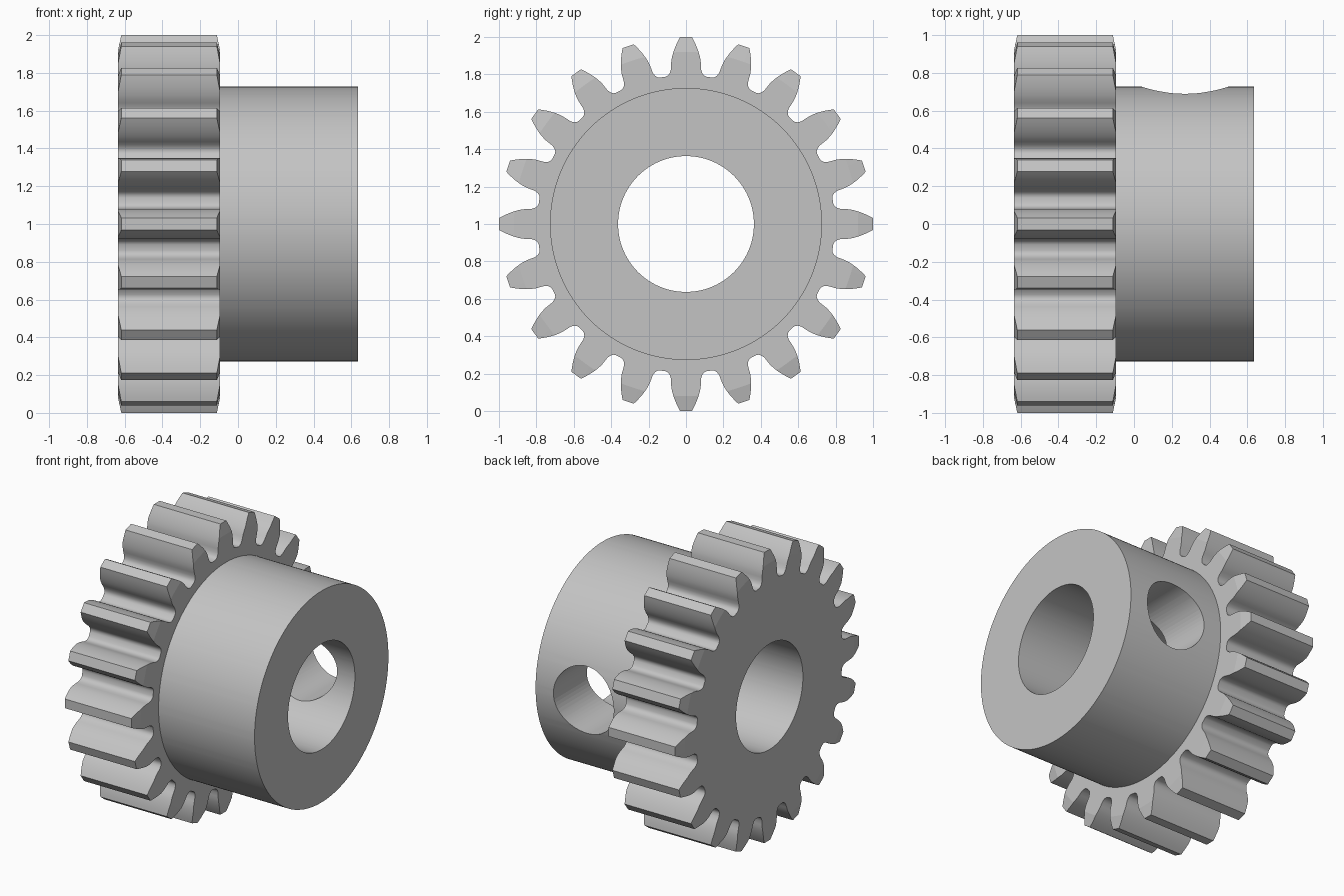
import bpy, bmesh, math

cube = bpy.data.objects.get("Cube")
if cube:
    bpy.data.objects.remove(cube, do_unlink=True)

TEETH = 20
TIP, PITCH, ROOT = 1.0, 0.909, 0.795
HUB, BORE, HOLE = 0.727, 0.363, 0.23
X_BACK, X_STEP, X_END = -0.635, -0.095, 0.635
CHAMFER_R, CHAMFER = 0.92, 0.017
CENTRE_Z = 1.0

steel = bpy.data.materials.new("steel grey")
steel.use_nodes = True
grey = (0.55, 0.55, 0.55, 1)
steel.diffuse_color = grey
steel.node_tree.nodes["Principled BSDF"].inputs["Base Color"].default_value = grey


# Involute tooth profile as (radius, half angle) pairs from gap to tip
def inv(a):
    return math.tan(a) - a


pressure = math.radians(20)
base = PITCH * math.cos(pressure)


def flank(r):
    return math.pi / (2 * TEETH) + inv(pressure) - inv(math.acos(min(1, base / r)))


half = [(ROOT, 0.138), (0.799, 0.122), (0.809, 0.109), (0.828, 0.098)]
steps = 7
for i in range(steps + 1):
    r = base + (TIP - base) * i / steps
    half.append((r, flank(r)))

pitch_angle = 2 * math.pi / TEETH
outline = []
for t in range(TEETH):
    mid = t * pitch_angle
    outline.append((ROOT, mid - pitch_angle / 2))
    outline += [(r, mid - a) for r, a in half]
    outline += [(r, mid + a) for r, a in reversed(half)]


# Gear, hub and bore: one closed section loop per outline point
def section(r):
    cut = CHAMFER * max(0, (r - CHAMFER_R) / (TIP - CHAMFER_R))
    inner = min(r, CHAMFER_R)
    return [(X_BACK, BORE), (X_BACK, inner), (X_BACK + cut, r),
            (X_STEP - cut, r), (X_STEP, inner), (X_STEP, HUB),
            (X_END, HUB), (X_END, BORE)]


bm = bmesh.new()
loops = []
for r, a in outline:
    loops.append([bm.verts.new((x, q * math.sin(a), CENTRE_Z + q * math.cos(a)))
                  for x, q in section(r)])
for i, loop in enumerate(loops):
    nxt = loops[(i + 1) % len(loops)]
    for j in range(len(loop)):
        k = (j + 1) % len(loop)
        bm.faces.new((loop[j], loop[k], nxt[k], nxt[j]))
bmesh.ops.remove_doubles(bm, verts=bm.verts, dist=0.00005)
bmesh.ops.recalc_face_normals(bm, faces=bm.faces)
mesh = bpy.data.meshes.new("gear_with_hub")
bm.to_mesh(mesh)
bm.free()
mesh.materials.append(steel)
gear = bpy.data.objects.new("gear_with_hub", mesh)
bpy.context.collection.objects.link(gear)

# Set screw hole through the back of the hub only
bpy.ops.mesh.primitive_cylinder_add(vertices=64, radius=HOLE, depth=1,
                                    location=(0.27, 0.5, CENTRE_Z),
                                    rotation=(math.pi / 2, 0, 0))
cutter = bpy.context.object
cutter.name = "screw_hole_cutter"
cutter.data.materials.append(steel)
cutter.hide_render = True

bpy.ops.object.select_all(action='DESELECT')
gear.select_set(True)
bpy.context.view_layer.objects.active = gear
mod = gear.modifiers.new("screw_hole", 'BOOLEAN')
mod.operation = 'DIFFERENCE'
mod.solver = 'EXACT'
mod.object = cutter
bpy.ops.object.modifier_apply(modifier=mod.name)
bpy.data.objects.remove(cutter, do_unlink=True)

# Smooth round surfaces, flat end faces
bpy.ops.object.shade_smooth_by_angle(angle=math.radians(30))
for p in gear.data.polygons:
    if abs(p.normal.x) > 0.9:
        p.use_smooth = False
